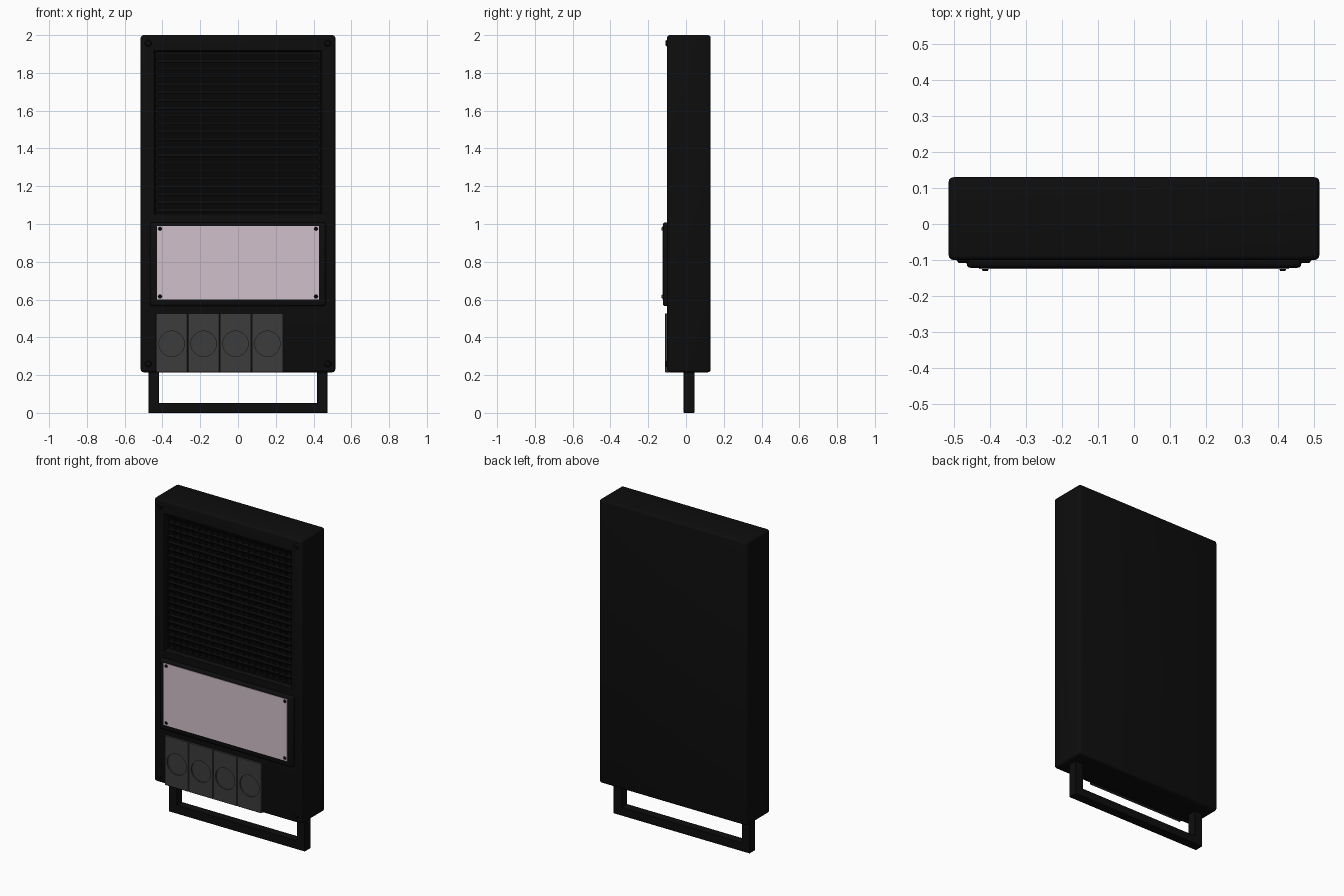
import bpy, bmesh, math
from mathutils import Vector

cube = bpy.data.objects.get("Cube")
if cube:
    bpy.data.objects.remove(cube, do_unlink=True)


def material(name, rgb):
    m = bpy.data.materials.new(name)
    m.use_nodes = True
    m.diffuse_color = (*rgb, 1)
    m.node_tree.nodes["Principled BSDF"].inputs["Base Color"].default_value = (*rgb, 1)
    return m


BLACK = material("matte black", (0.004, 0.004, 0.004))
GREY = material("button grey", (0.045, 0.045, 0.045))
SCREEN = material("pale pink screen", (0.64, 0.53, 0.59))


def finish(name, bm, mat):
    mesh = bpy.data.meshes.new(name)
    bmesh.ops.recalc_face_normals(bm, faces=bm.faces)
    bm.to_mesh(mesh)
    bm.free()
    mesh.materials.append(mat)
    ob = bpy.data.objects.new(name, mesh)
    bpy.context.collection.objects.link(ob)
    return ob


def box(name, lo, hi, mat, bevel=0, segments=3):
    lo, hi = Vector(lo), Vector(hi)
    bm = bmesh.new()
    bmesh.ops.create_cube(bm, size=1)
    for v in bm.verts:
        v.co = (lo + hi) / 2 + v.co * (hi - lo)
    if bevel:
        bmesh.ops.bevel(bm, geom=bm.edges[:], offset=bevel, segments=segments,
                        profile=0.5, affect="EDGES")
    return finish(name, bm, mat)


def disc(name, x, y, z, radius, depth, mat, sides=32, rounded=False):
    """Cylinder along y, centred on the given point."""
    bm = bmesh.new()
    bmesh.ops.create_cone(bm, cap_ends=True, segments=sides, radius1=radius,
                          radius2=radius * (0.6 if rounded else 1), depth=depth)
    for v in bm.verts:
        v.co = Vector((x + v.co.x, y - v.co.z, z + v.co.y))
    return finish(name, bm, mat)


def cut(target, cutter):
    cutter.hide_render = True
    mod = target.modifiers.new("cut", "BOOLEAN")
    mod.object = cutter
    mod.operation = "DIFFERENCE"
    mod.solver = "EXACT"
    bpy.context.view_layer.objects.active = target
    bpy.ops.object.modifier_apply(modifier=mod.name)
    bpy.data.objects.remove(cutter, do_unlink=True)


# Rounded case with a sloped-edge recess for the speaker
body = box("body", (-0.515, -0.1, 0.215), (0.515, 0.13, 2), BLACK, 0.014)
recess = box("recess_cutter", (-0.455, -0.14, 1.04), (0.455, -0.075, 1.93), BLACK)
for v in recess.data.vertices:
    if v.co.y > -0.1:
        v.co.x *= 0.96
        v.co.z += 0.02 if v.co.z < 1.5 else -0.02
cut(body, recess)

# Perforated speaker panel: a grid whose cells are inset and sunk
bm = bmesh.new()
bmesh.ops.create_grid(bm, x_segments=20, y_segments=20, size=0.5)
for v in bm.verts:
    v.co = Vector((v.co.x * 0.86, -0.078, 1.485 + v.co.y * 0.83))
cells = bm.faces[:]
bmesh.ops.inset_individual(bm, faces=cells, thickness=0.011)
for f in cells:
    hole = bmesh.ops.extrude_discrete_faces(bm, faces=[f])["faces"][0]
    bmesh.ops.translate(bm, verts=hole.verts, vec=(0, 0.012, 0))
grille = finish("speaker_grille", bm, BLACK)
# Open the case behind the grille so the holes have depth
cut(body, box("grille_cutter", (-0.43, -0.09, 1.07), (0.43, -0.06, 1.9), BLACK))

# Display frame, screen and its screws
box("display_frame", (-0.465, -0.122, 0.565), (0.465, -0.08, 1.008), BLACK, 0.012)
box("screen", (-0.43, -0.125, 0.6), (0.43, -0.12, 0.99), SCREEN)
for x in (-0.413, 0.413):
    for z in (0.616, 0.974):
        disc("display_screw", x, -0.127, z, 0.011, 0.008, BLACK, 12, True)

# Case corner screws
for x in (-0.475, 0.475):
    for z in (0.26, 1.957):
        disc("case_screw", x, -0.103, z, 0.02, 0.012, BLACK, 16, True)

# Four push plates with round dished centres
for i in range(4):
    x = -0.351 + i * 0.169
    plate = box("button_plate", (x - 0.083, -0.11, 0.215), (x + 0.083, -0.088, 0.527),
                GREY, 0.002, 1)
    cut(plate, disc("dish_cutter", x, -0.11, 0.366, 0.067, 0.016, GREY, 40))

# Carrying handle below
for x in (-0.446, 0.446):
    box("handle_post", (x - 0.028, -0.012, 0), (x + 0.028, 0.044, 0.23), BLACK, 0.002, 1)
box("handle_bar", (-0.44, -0.012, 0), (0.44, 0.044, 0.053), BLACK, 0.002, 1)

# Smooth the rounded edges only
for ob in bpy.context.collection.objects:
    if ob.type == "MESH" and ob.name.startswith(("body", "display_frame")):
        bpy.ops.object.select_all(action="DESELECT")
        ob.select_set(True)
        bpy.context.view_layer.objects.active = ob
        bpy.ops.object.shade_smooth_by_angle(angle=math.radians(40))
